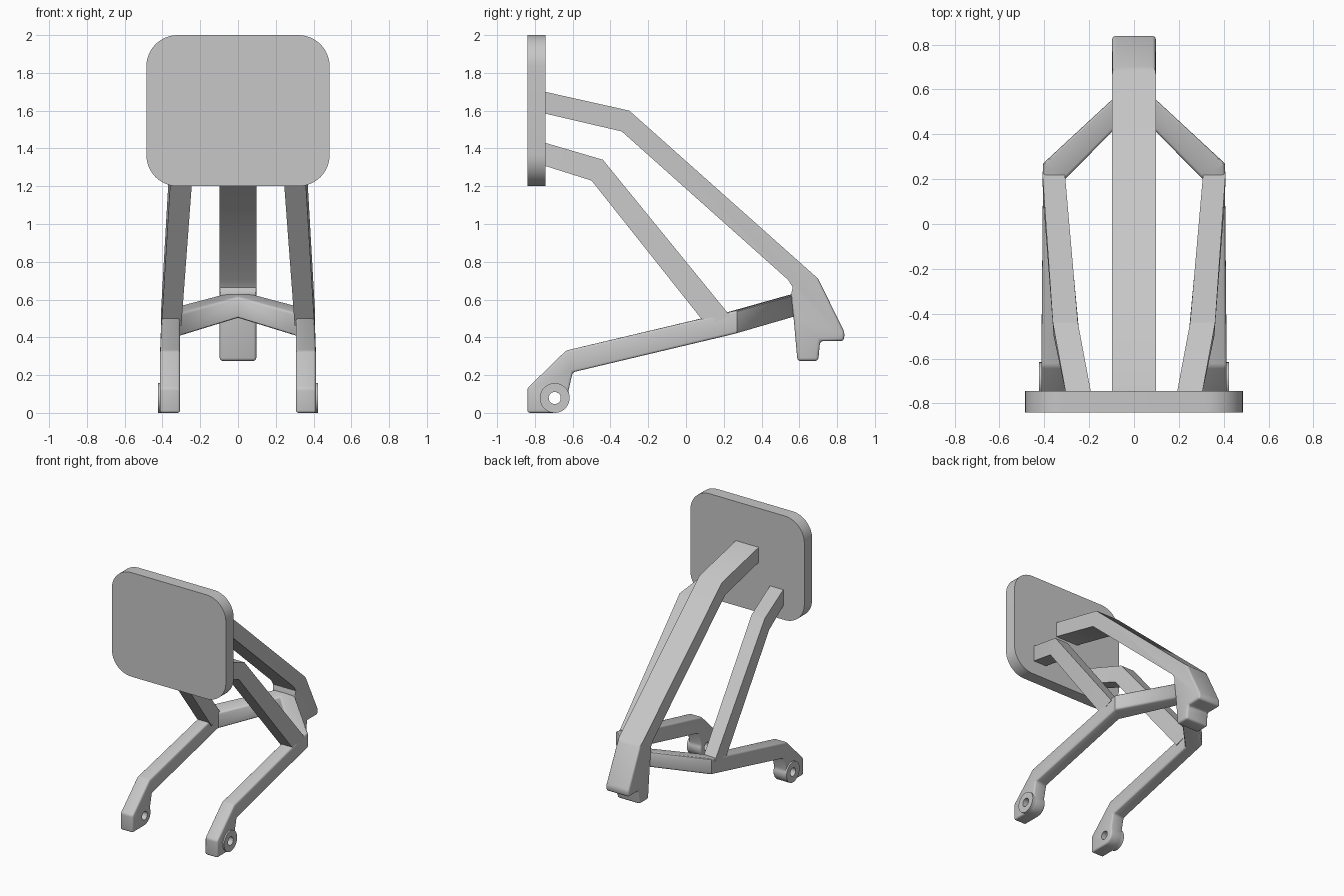
import bpy, bmesh
from math import radians, sin, cos, pi
from mathutils import Vector

cube = bpy.data.objects.get("Cube")
if cube:
    bpy.data.objects.remove(cube, do_unlink=True)

# Single grey material
grey = bpy.data.materials.new("plain grey")
grey.use_nodes = True
colour = (0.57, 0.57, 0.57, 1)
grey.diffuse_color = colour
grey.node_tree.nodes["Principled BSDF"].inputs["Base Color"].default_value = colour


def arc(cy, cz, r, start, end, n=10):
    """Points on a circle in the side plane, angles in degrees."""
    angles = [radians(start + (end - start) * i / n) for i in range(n + 1)]
    return [(cy + r * cos(a), cz + r * sin(a)) for a in angles]


def activate(ob):
    bpy.ops.object.select_all(action='DESELECT')
    ob.select_set(True)
    bpy.context.view_layer.objects.active = ob


def loft(name, rings, soften=None, width=0.014, mirror=False):
    """Bridge matching rings, cap the ends, round the sharp edges picked by soften."""
    bm = bmesh.new()
    loops = [[bm.verts.new(p) for p in ring] for ring in rings]
    n = len(loops[0])
    for a, b in zip(loops, loops[1:]):
        for i in range(n):
            j = (i + 1) % n
            bm.faces.new((a[i], a[j], b[j], b[i]))
    bm.faces.new(loops[0])
    bm.faces.new(loops[-1])
    bmesh.ops.recalc_face_normals(bm, faces=bm.faces)
    if soften:
        edges = [e for e in bm.edges if e.calc_face_angle(0) > radians(20)
                 and soften((e.verts[0].co + e.verts[1].co) / 2)]
        bmesh.ops.bevel(bm, geom=edges, offset=width, segments=3,
                        profile=0.5, affect='EDGES', clamp_overlap=False)
    if mirror:
        inside = [f for f in bm.faces if all(abs(v.co.x) < 1e-4 for v in f.verts)]
        bmesh.ops.delete(bm, geom=inside, context='FACES')
    mesh = bpy.data.meshes.new(name)
    bm.to_mesh(mesh)
    bm.free()
    mesh.materials.append(grey)
    ob = bpy.data.objects.new(name, mesh)
    bpy.context.collection.objects.link(ob)
    activate(ob)
    if mirror:
        ob.modifiers.new("Mirror", 'MIRROR')
    bpy.ops.object.shade_smooth_by_angle(angle=radians(32))
    return ob


def side_rings(profile, x0, x1):
    return [[(x, y, z) for y, z in profile] for x in (x0, x1)]


# Rounded rectangular plate
outline = []
for cx, cz, start in ((0.32, 1.835, 0), (-0.32, 1.835, 90),
                      (-0.32, 1.365, 180), (0.32, 1.365, 270)):
    outline += arc(cx, cz, 0.165, start, start + 90, 12)
loft("plate", [[(x, y, z) for x, z in outline] for y in (-0.84, -0.745)])

# Wide central beam ending in a stepped hook
beam = [(-0.76, 1.703), (-0.30, 1.60), (0.70, 0.71), (0.84, 0.425), (0.835, 0.38),
        (0.71, 0.38), (0.70, 0.275), (0.59, 0.275), (0.57, 0.50), (0.555, 0.62),
        (0.565, 0.665), (0.54, 0.705), (-0.34, 1.49), (-0.76, 1.588)]
loft("central_beam", side_rings(beam, -0.097, 0.097),
     lambda c: c.z < 0.6, 0.016)

# Lower arms with a rounded foot and a mitred rear end
pin_y, pin_z, pin_r = -0.695, 0.079, 0.079
foot = [(-0.635, 0.33), (-0.84, 0.13), (-0.84, 0)]
foot += arc(pin_y, pin_z, pin_r, -90, 25)
foot += [(-0.60, 0.215)]
inner = [(0.307, y, z) for y, z in foot + [(0.20, 0.405), (0.20, 0.528)]]
outer = [(0.413, y, z) for y, z in foot] + [(0.405, 0.27, 0.422), (0.405, 0.27, 0.543)]
arm = loft("lower_arm", [inner, outer], lambda c: c.y < 0.19, 0.013)

# Pin hole through each foot
bpy.ops.mesh.primitive_cylinder_add(vertices=32, radius=0.032, depth=0.4,
                                    location=(0.36, pin_y, pin_z),
                                    rotation=(0, pi / 2, 0))
cutter = bpy.context.object
cutter.name = "pin_cutter"
cutter.hide_render = True
activate(arm)
cut = arm.modifiers.new("Pin hole", 'BOOLEAN')
cut.operation = 'DIFFERENCE'
cut.object = cutter
bpy.ops.object.modifier_move_to_index(modifier=cut.name, index=0)
bpy.ops.object.modifier_apply(modifier=cut.name)
bpy.data.objects.remove(cutter, do_unlink=True)
arm.modifiers.new("Mirror", 'MIRROR')

# Raised ring around each pin hole
rim = arc(pin_y, pin_z, pin_r, 0, 360, 36)[:-1]
bore = arc(pin_y, pin_z, 0.032, 0, 360, 36)[:-1]
bm = bmesh.new()
steps = [(bore, 0.40), (bore, 0.424), (rim, 0.424), (rim, 0.40)]
loops = [[bm.verts.new((x, y, z)) for y, z in pts] for pts, x in steps]
for k, a in enumerate(loops):
    b = loops[(k + 1) % len(loops)]
    for i in range(len(a)):
        j = (i + 1) % len(a)
        bm.faces.new((a[i], a[j], b[j], b[i]))
bmesh.ops.recalc_face_normals(bm, faces=bm.faces)
mesh = bpy.data.meshes.new("pin_ring")
bm.to_mesh(mesh)
bm.free()
mesh.materials.append(grey)
ring = bpy.data.objects.new("pin_ring", mesh)
bpy.context.collection.objects.link(ring)
activate(ring)
ring.modifiers.new("Mirror", 'MIRROR')
bpy.ops.object.shade_smooth_by_angle(angle=radians(32))

# Crossbar running diagonally from the arms to the beam
corner = [(0.307, 0.20, 0.405), (0.307, 0.20, 0.528),
          (0.405, 0.27, 0.543), (0.405, 0.27, 0.422)]
middle = [(0, 0.51, 0.50), (0, 0.51, 0.615), (0, 0.645, 0.65), (0, 0.645, 0.53)]
loft("crossbar", [corner, middle], lambda c: 0.28 < c.y < 0.5, 0.013, mirror=True)


# Bent struts from the plate down to the arms
def strut_ring(bottom, top, bottom_x, top_x):
    return [(bottom_x[0], *bottom), (bottom_x[1], *bottom),
            (top_x[1], *top), (top_x[0], *top)]


loft("strut", [
    strut_ring((-0.76, 1.312), (-0.76, 1.434), (0.19, 0.303), (0.19, 0.303)),
    strut_ring((-0.50, 1.23), (-0.44, 1.34), (0.243, 0.358), (0.25, 0.362)),
    strut_ring((0.11, 0.462), (0.235, 0.512), (0.30, 0.405), (0.309, 0.409)),
], mirror=True)
